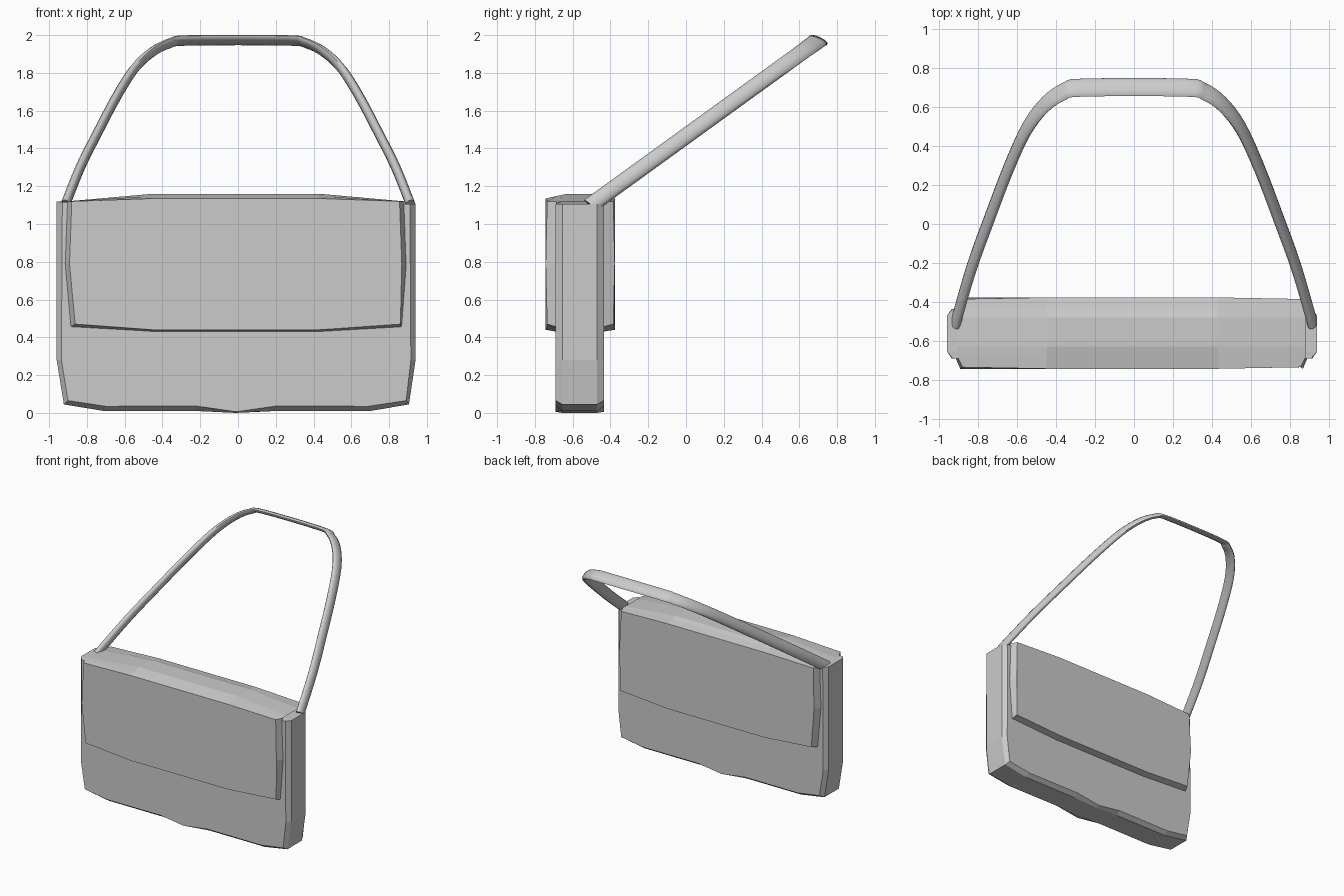
import bpy, math
from mathutils import Vector

if "Cube" in bpy.data.objects:
    bpy.data.objects.remove(bpy.data.objects["Cube"])


def make_object(name, verts, faces, smooth=False):
    mesh = bpy.data.meshes.new(name)
    mesh.from_pydata(verts, [], faces)
    obj = bpy.data.objects.new(name, mesh)
    bpy.context.collection.objects.link(obj)
    bpy.context.view_layer.objects.active = obj
    obj.select_set(True)
    bpy.ops.object.mode_set(mode='EDIT')
    bpy.ops.mesh.select_all(action='SELECT')
    bpy.ops.mesh.normals_make_consistent(inside=False)
    bpy.ops.object.mode_set(mode='OBJECT')
    if smooth:
        bpy.ops.object.shade_smooth_by_angle(angle=math.radians(50))
    obj.select_set(False)
    return obj


def loft(name, rings, keep=lambda ring, i: True, smooth=False):
    """Skin equal-sized closed rings and cap both ends."""
    n = len(rings[0])
    verts = [p for ring in rings for p in ring]
    faces = [tuple(range(n)), tuple(range((len(rings) - 1) * n, len(rings) * n))]
    for r in range(len(rings) - 1):
        for i in range(n):
            if keep(r, i):
                j = (i + 1) % n
                faces.append((r*n + i, r*n + j, (r+1)*n + j, (r+1)*n + i))
    return make_object(name, verts, faces, smooth)


def at_y(outline, y):
    return [(x, y, z) for x, z in outline]


# Bag body: chamfered slab with a small dip at the bottom centre
body_face = [(-.93, 1.115), (-.935, .28), (-.90, .065), (-.70, .035), (-.22, .036),
             (-.01, .006), (.20, .036), (.69, .035), (.89, .065), (.915, .28), (.91, 1.105)]
body_edge = [(-.96, 1.12), (-.96, .28), (-.922, .045), (-.71, .01), (-.22, .01),
             (-.01, 0), (.20, .01), (.70, .01), (.905, .045), (.94, .28), (.94, 1.105)]
loft("bag_body", [at_y(body_face, -.69), at_y(body_edge, -.655),
                  at_y(body_edge, -.47), at_y(body_face, -.435)])


# Flap: front and back panels joined by a crowned strip over the top
def flap_outline(inset, crown):
    s = inset
    return [(-.905 + s, 1.12), (-.917 + s, .79), (-.887 + s, .455 + .6*s),
            (-.45, .43 + .4*s), (.43, .43 + .4*s), (.867 - .3*s, .455 + .6*s),
            (.892 - s, .79), (.88 - s, 1.12), (.43, crown), (-.45, crown)]


def flap_ring(y, inset, crown, bulge=0):
    pts = []
    for x, z in flap_outline(inset, crown):
        pts.append((x, y + (bulge if abs(z - .79) < .01 or abs(x) < .5 else 0), z))
    return pts


flap_rings = [flap_ring(-.735, .025, 1.135, -.008), flap_ring(-.685, 0, 1.148),
              flap_ring(-.63, 0, 1.16), flap_ring(-.48, 0, 1.16),
              flap_ring(-.44, 0, 1.148), flap_ring(-.385, .025, 1.135, .008)]
# the middle spans only exist along the top edge (points 7 to 0)
loft("flap", flap_rings, keep=lambda r, i: r in (0, 4) or i >= 7)


# Strap: half path in x and z, mirrored, leaning backwards
half = [(-.915, 1.10), (-.835, 1.30), (-.745, 1.48), (-.645, 1.67), (-.55, 1.82),
        (-.455, 1.91), (-.36, 1.957), (-.26, 1.972)]
path = [Vector(p) for p in half] + [Vector((-x, z)) for x, z in reversed(half)]
points = []
for k in range(len(path) - 1):
    a, b, c, d = (path[max(k - 1, 0)], path[k], path[k + 1], path[min(k + 2, len(path) - 1)])
    for s in range(4):
        t = s / 4
        points.append(.5 * (2*b + (c - a)*t + (2*a - 5*b + 4*c - d)*t*t
                            + (3*b - a - 3*c + d)*t**3))
points.append(path[-1])

LEAN = 1.382
centres = [Vector((p.x, -.505 + (p.y - 1.10) * LEAN, p.y)) for p in points]
stretch = math.hypot(1, LEAN)
strap_rings = []
for k, c in enumerate(centres):
    step = points[min(k + 1, len(points) - 1)] - points[max(k - 1, 0)]
    tan = Vector((step.x, step.y * stretch)).normalized()
    across = Vector((-tan.y * .026, tan.x * .032, 0))
    thick = Vector((0, -.035, .0275))
    ring = []
    for i in range(12):
        ang = math.tau * i / 12
        ring.append(c + across * math.cos(ang) + thick * math.sin(ang))
    strap_rings.append(ring)
loft("strap", strap_rings, smooth=True)
